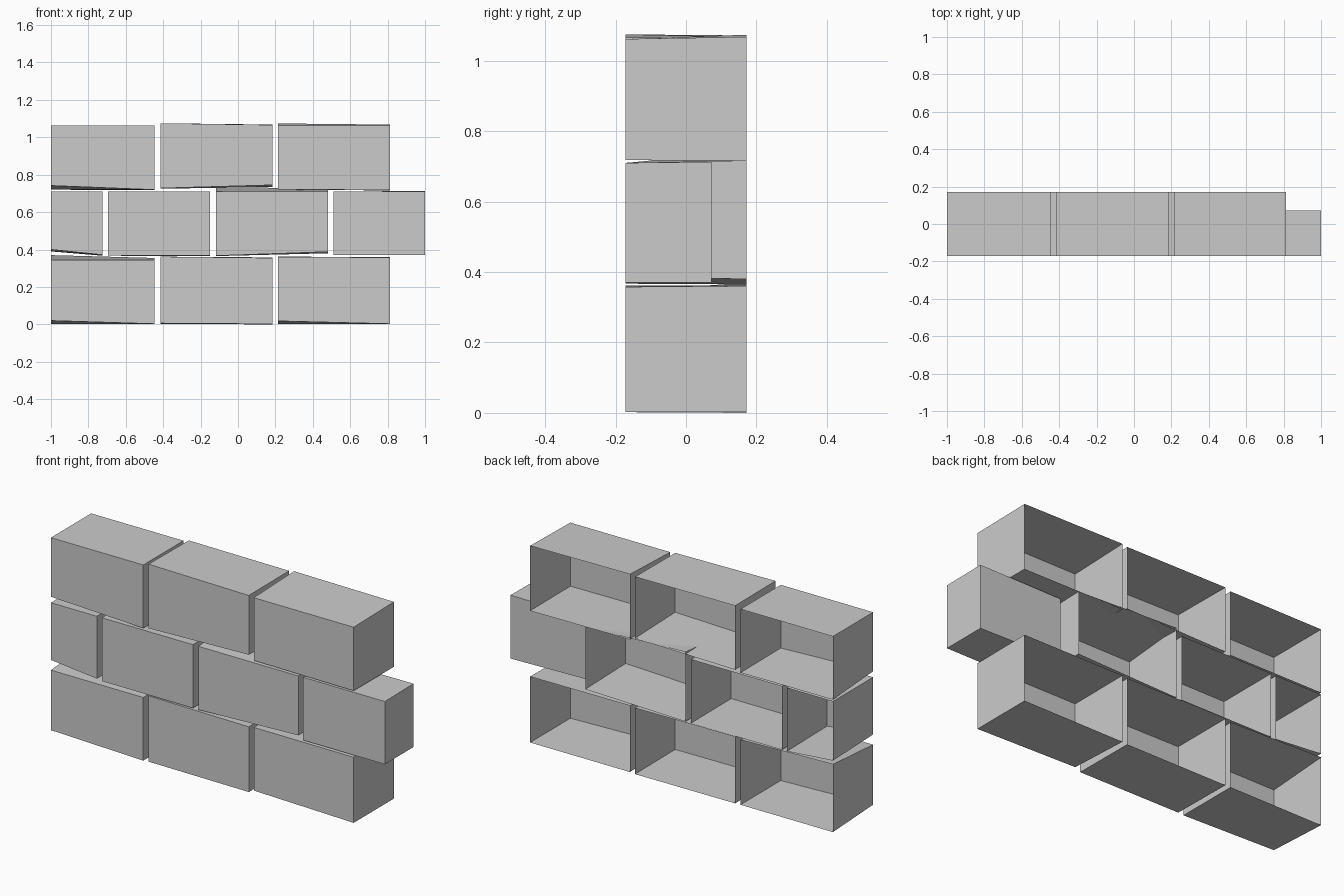
import bpy, bmesh

if "Cube" in bpy.data.objects:
    bpy.data.objects.remove(bpy.data.objects["Cube"])

DEPTH = 0.172


def brick(name, x0, x1, front, back, y1=DEPTH, closed=False):
    """Box with slightly uneven edges; heights are bottom-left, bottom-right, top-right, top-left."""
    bm = bmesh.new()
    xs = (x0, x1, x1, x0)
    f = [bm.verts.new((x, -DEPTH, z)) for x, z in zip(xs, front)]
    b = [bm.verts.new((x, y1, z)) for x, z in zip(xs, back)]
    bm.faces.new(f)
    for i in range(4):
        j = (i + 1) % 4
        bm.faces.new((f[j], f[i], b[i], b[j]))
    if closed:
        bm.faces.new(b[::-1])
    mesh = bpy.data.meshes.new(name)
    bm.to_mesh(mesh)
    bm.free()
    bpy.context.collection.objects.link(bpy.data.objects.new(name, mesh))


# bottom row, open at the back
brick("bottom_brick_left", -1, -.447, (.02, .003, .345, .345), (.003, .003, .355, .37))
brick("bottom_brick_middle", -.415, .185, (.006, .002, .355, .362), (.002, 0, .358, .362))
brick("bottom_brick_right", .215, .813, (.018, .003, .358, .36), (.003, .003, .36, .362))

# middle row, shifted by half a brick
brick("middle_half_brick", -1, -.725, (.4, .372, .71, .71), (.39, .367, .71, .71))
brick("middle_brick_left", -.695, -.15, (.367, .367, .71, .71), (.367, .365, .71, .71))
brick("middle_brick_right", -.117, .482, (.367, .388, .71, .71), (.365, .38, .717, .742))
# shallow end brick with a closed back
brick("middle_end_brick", .51, 1, (.37, .37, .71, .71), (.38, .37, .713, .71), .073, True)

# top row
brick("top_brick_left", -1, -.447, (.742, .72, 1.062, 1.062), (.72, .718, 1.062, 1.062))
brick("top_brick_middle", -.415, .185, (.728, .745, 1.066, 1.075), (.725, .735, 1.068, 1.072))
brick("top_brick_right", .215, .813, (.722, .718, 1.062, 1.062), (.72, .716, 1.068, 1.074))
